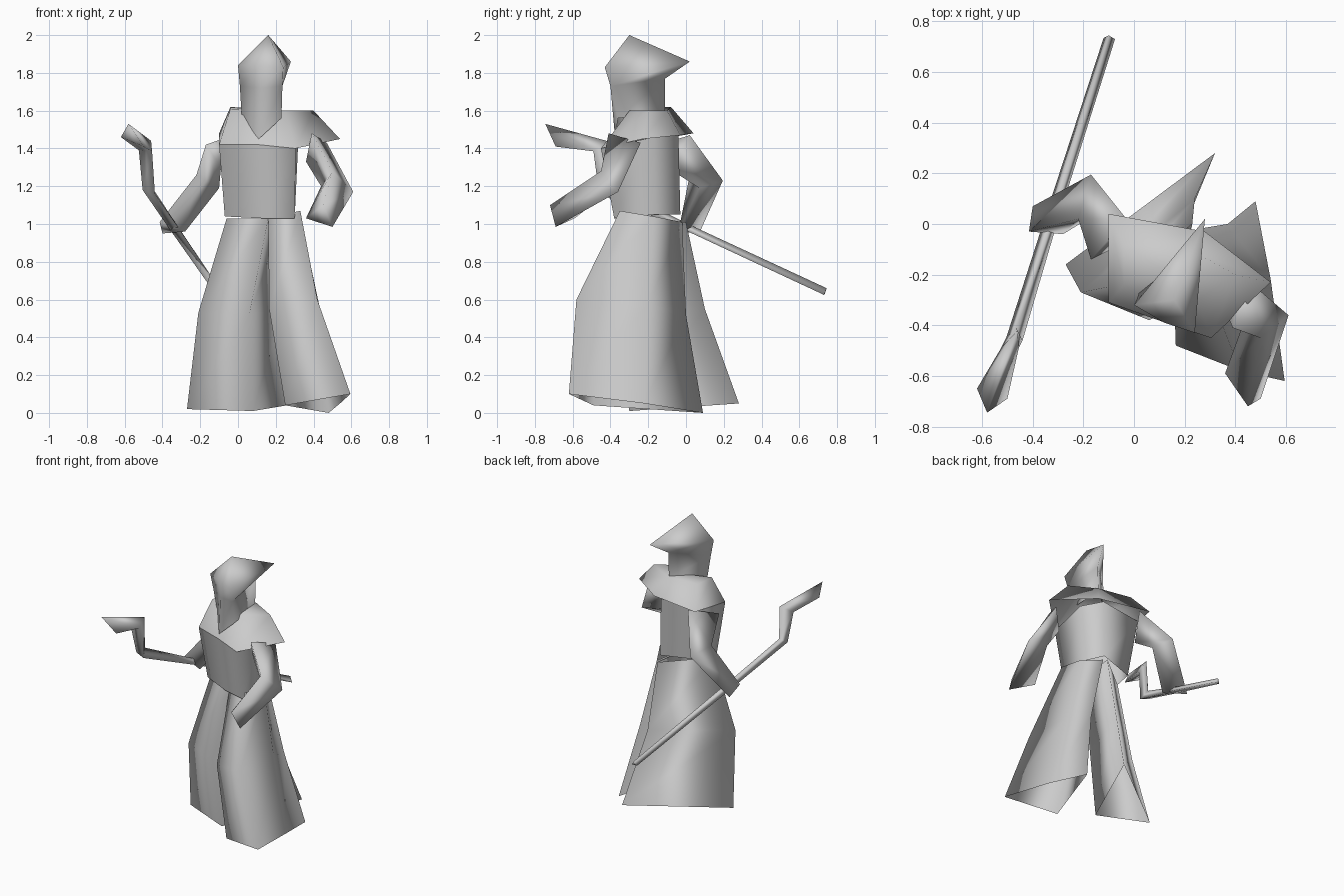
import bpy, bmesh

old = bpy.data.objects.get("Cube")
if old:
    bpy.data.objects.remove(old, do_unlink=True)

grey = bpy.data.materials.new("plain grey")
grey.use_nodes = True
COL = (0.6, 0.6, 0.6, 1)
grey.diffuse_color = COL
grey.node_tree.nodes["Principled BSDF"].inputs["Base Color"].default_value = COL


def loft(name, rings, caps=False, apex=None):
    """Skin matching rings of points; cap the ends or close the last ring to an apex."""
    bm = bmesh.new()
    rows = [[bm.verts.new(p) for p in r] for r in rings]
    n = len(rows[0])
    for a, b in zip(rows, rows[1:]):
        for i in range(n):
            j = (i + 1) % n
            bm.faces.new((a[i], a[j], b[j], b[i]))
    if caps:
        bm.faces.new(rows[0])
        bm.faces.new(rows[-1])
    if apex:
        tip = bm.verts.new(apex)
        for i in range(n):
            bm.faces.new((rows[-1][i], rows[-1][(i + 1) % n], tip))
    bmesh.ops.recalc_face_normals(bm, faces=bm.faces)
    for f in bm.faces:
        f.smooth = True
    me = bpy.data.meshes.new(name)
    bm.to_mesh(me)
    bm.free()
    me.materials.append(grey)
    bpy.context.collection.objects.link(bpy.data.objects.new(name, me))


# Robe skirt, split into two flared halves with open hems (hem, knee, waist)
loft("skirt_left", [
    [(0.25, -0.49, 0.04), (0.595, -0.62, 0.10), (0.54, -0.22, 0.05), (0.48, 0.09, 0.0)],
    [(0.165, -0.48, 0.55), (0.42, -0.58, 0.60), (0.43, -0.20, 0.57), (0.37, 0.0, 0.52)],
    [(0.16, -0.33, 1.03), (0.33, -0.35, 1.07), (0.33, -0.17, 1.04), (0.25, -0.02, 1.01)],
])
loft("skirt_right", [
    [(-0.27, -0.16, 0.02), (0.08, -0.30, 0.01), (0.32, 0.28, 0.05)],
    [(-0.21, -0.27, 0.53), (0.06, -0.38, 0.52), (0.24, 0.10, 0.55)],
    [(-0.06, -0.24, 1.03), (0.16, -0.33, 1.03), (0.23, 0.0, 1.01)],
])

# Torso, its chest running flat up to the neck (waist, chest)
loft("torso", [
    [(-0.07, -0.25, 1.04), (0.13, -0.335, 1.03), (0.30, -0.38, 1.03),
     (0.29, -0.16, 1.05), (0.23, -0.03, 1.05), (-0.055, -0.13, 1.05)],
    [(-0.10, -0.31, 1.42), (0.11, -0.385, 1.42), (0.305, -0.45, 1.40),
     (0.32, -0.17, 1.46), (0.23, -0.04, 1.47), (-0.10, -0.08, 1.46)],
])

# Shoulder cape, flush with the chest and closed under the hood,
# pointed at the left shoulder and the right of the back
loft("shoulder_cape", [
    [(-0.10, -0.31, 1.42), (0.11, -0.385, 1.42), (0.305, -0.45, 1.40),
     (0.54, -0.23, 1.45), (0.28, -0.03, 1.47), (-0.10, 0.04, 1.48)],
    [(-0.04, -0.24, 1.61), (0.11, -0.32, 1.55), (0.25, -0.30, 1.60),
     (0.40, -0.20, 1.60), (0.22, -0.10, 1.60), (-0.04, -0.08, 1.62)],
], apex=(0.14, -0.20, 1.60))

# Hood with a point at the back and a pointed chin flap
loft("hood", [
    [(0.02, -0.27, 1.56), (0.11, -0.375, 1.45), (0.23, -0.36, 1.56), (0.215, -0.11, 1.59)],
    [(0.01, -0.30, 1.73), (0.12, -0.375, 1.72), (0.235, -0.40, 1.73), (0.22, -0.11, 1.77)],
    [(0.0, -0.32, 1.84), (0.12, -0.39, 1.84), (0.24, -0.43, 1.83), (0.28, 0.02, 1.86)],
], apex=(0.16, -0.30, 2.0))

# Three-sided sleeves (shoulder, elbow, cuff)
loft("arm_left", [
    [(0.39, -0.41, 1.48), (0.36, -0.34, 1.33), (0.47, -0.24, 1.43)],
    [(0.50, -0.45, 1.28), (0.44, -0.37, 1.20), (0.61, -0.36, 1.17)],
    [(0.45, -0.72, 1.10), (0.36, -0.59, 1.03), (0.50, -0.69, 0.985)],
], caps=True)
loft("arm_right", [
    [(-0.03, 0.02, 1.47), (-0.17, -0.14, 1.42), (-0.09, -0.10, 1.30)],
    [(-0.17, 0.195, 1.23), (-0.22, 0.02, 1.26), (-0.10, 0.07, 1.19)],
    [(-0.40, 0.07, 0.95), (-0.415, -0.03, 1.01), (-0.28, -0.04, 0.96)],
], caps=True)

# Crooked three-sided staff (foot, grip, two bends, slanted head)
loft("staff", [
    [(-0.10, 0.745, 0.66), (-0.12, 0.735, 0.63), (-0.075, 0.73, 0.625)],
    [(-0.33, 0.0, 1.005), (-0.36, 0.0, 0.97), (-0.305, 0.0, 0.965)],
    [(-0.465, -0.41, 1.21), (-0.505, -0.45, 1.18), (-0.44, -0.46, 1.16)],
    [(-0.46, -0.42, 1.44), (-0.525, -0.49, 1.39), (-0.455, -0.49, 1.385)],
    [(-0.58, -0.745, 1.53), (-0.62, -0.65, 1.46), (-0.50, -0.69, 1.41)],
], caps=True)
